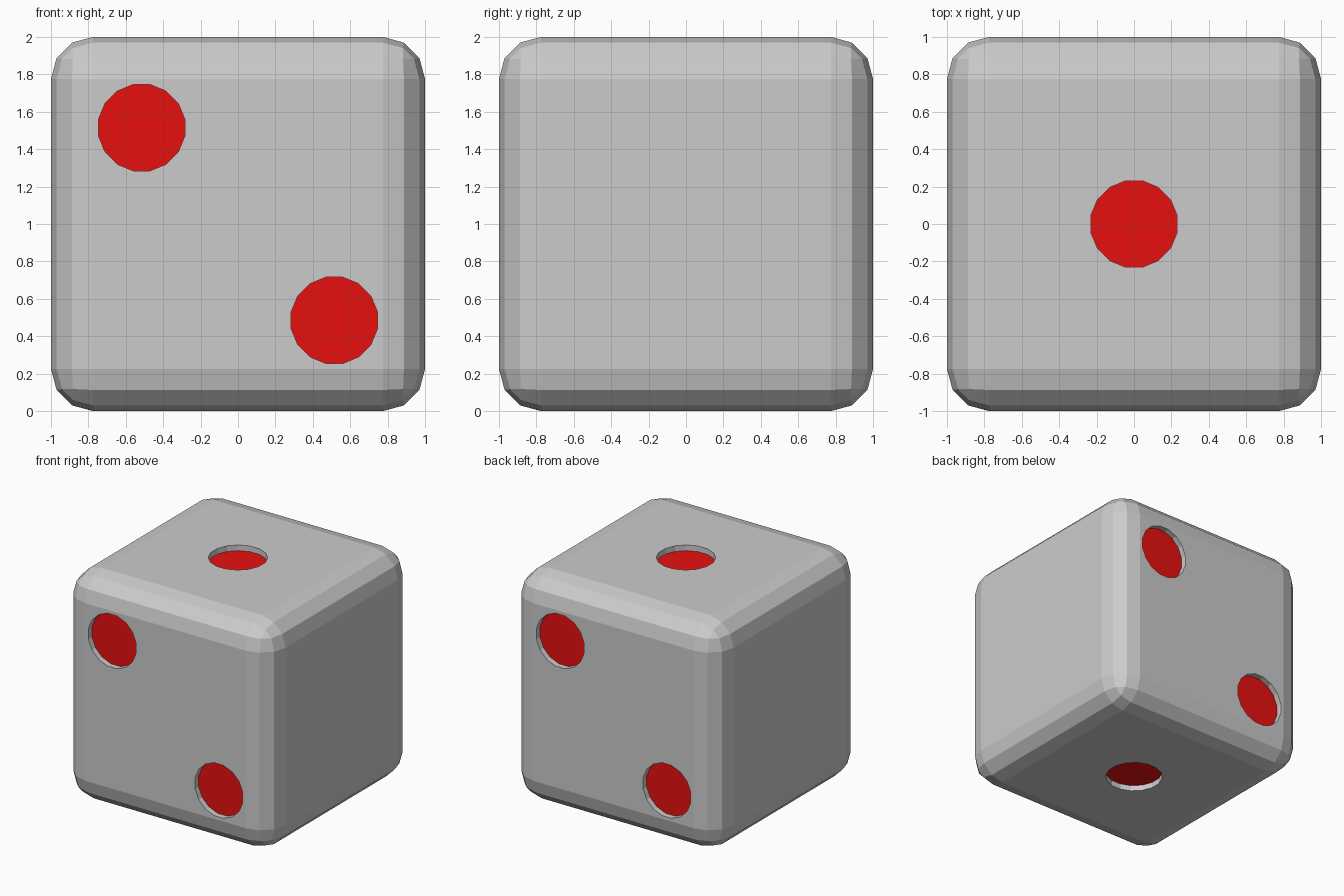
import bpy, bmesh
from mathutils import Vector, Matrix

if "Cube" in bpy.data.objects:
    bpy.data.objects.remove(bpy.data.objects["Cube"])

DEPTH, RADIUS, OFF = 0.05, 0.235, 0.515
UP = Vector((0, 0, 1))


def mesh_object(name, bm):
    mesh = bpy.data.meshes.new(name)
    bm.to_mesh(mesh)
    bm.free()
    obj = bpy.data.objects.new(name, mesh)
    bpy.context.collection.objects.link(obj)
    return obj


# Rounded cube body
bm = bmesh.new()
bmesh.ops.create_cube(bm, size=2)
bmesh.ops.bevel(bm, geom=bm.edges[:], offset=0.225, offset_type='OFFSET',
                segments=3, profile=0.5, affect='EDGES')
die = mesh_object("die", bm)

# Pip cutters: one on top and bottom, a diagonal pair on front and back
pips = [(Vector((0, 0, s)), Vector((0, 0, s))) for s in (1, -1)]
for s in (-1, 1):
    for k in (-1, 1):
        pips.append((Vector((k * s * OFF, s, k * OFF)), Vector((0, s, 0))))
bm = bmesh.new()
half_step = Matrix.Rotation(3.14159265 / 16, 4, 'Z')
for pos, normal in pips:
    rot = UP.rotation_difference(normal).to_matrix().to_4x4() if normal.z >= 0 \
        else Matrix.Rotation(3.14159265, 4, 'X')
    bmesh.ops.create_cone(bm, cap_ends=True, segments=16, radius1=RADIUS,
                          radius2=RADIUS, depth=2 * DEPTH,
                          matrix=Matrix.Translation(pos) @ rot @ half_step)
cutter = mesh_object("pip_cutter", bm)
cutter.hide_render = True

# Carve the pips
mod = die.modifiers.new("pips", 'BOOLEAN')
mod.operation = 'DIFFERENCE'
mod.solver = 'EXACT'
mod.object = cutter
bpy.context.view_layer.update()
dg = bpy.context.evaluated_depsgraph_get()
carved = bpy.data.meshes.new_from_object(die.evaluated_get(dg))
die.modifiers.clear()
die.data = carved
bpy.data.objects.remove(cutter)

# Red pip floors
red = bpy.data.materials.new("pip_red")
red.diffuse_color = (0.8, 0.005, 0.005, 1)
red.use_nodes = True
red.node_tree.nodes["Principled BSDF"].inputs["Base Color"].default_value = red.diffuse_color
carved.materials.clear()
carved.materials.append(None)
carved.materials.append(red)
for p in carved.polygons:
    flat = max(abs(c) for c in p.normal) > 0.999
    floor = flat and abs(p.normal.dot(p.center) - (1 - DEPTH)) < 0.01
    p.material_index = 1 if floor else 0
    p.use_smooth = False

die.location.z = 1
